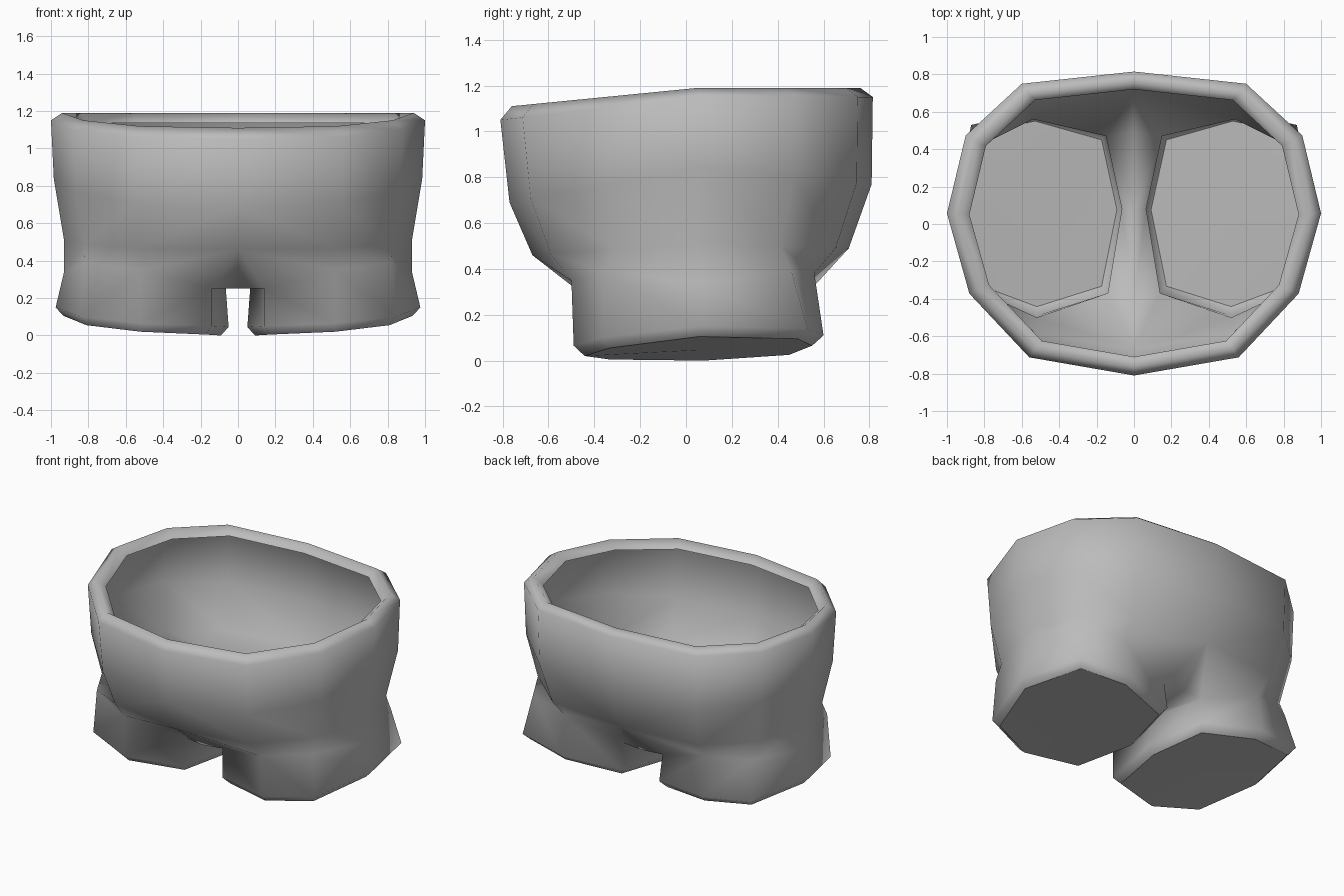
import bpy
import bmesh
from mathutils import Vector

cube = bpy.data.objects.get("Cube")
if cube:
    bpy.data.objects.remove(cube, do_unlink=True)


def flat_material(name, colour):
    mat = bpy.data.materials.new(name)
    mat.use_nodes = True
    mat.diffuse_color = colour
    bsdf = mat.node_tree.nodes["Principled BSDF"]
    bsdf.inputs["Base Color"].default_value = colour
    bsdf.inputs["Roughness"].default_value = 0.8
    return mat


# Half plan of the waist, from front centre round the side to back centre
PLAN = [(0, -1), (.56, -.88), (.88, -.46), (1, .07), (.9, .58), (.6, .92), (0, 1)]


def waist_ring(bm, width, front, back, z_front, z_side, z_back):
    ring = []
    for px, py in PLAN:
        if py < .07:
            t, z_end = (.07 - py) / 1.07, z_front
        else:
            t, z_end = (py - .07) / .93, z_back
        y = py * (front if py < 0 else back)
        ring.append(bm.verts.new((px * width, y, z_side + (z_end - z_side) * t)))
    return ring


def bridge(bm, upper, lower, closed=False):
    n = len(upper)
    for i in range(n if closed else n - 1):
        j = (i + 1) % n
        bm.faces.new((upper[i], lower[i], lower[j], upper[j]))


def add_ring(bm, points):
    return [bm.verts.new(p) for p in points]


bm = bmesh.new()

# Rolled waistband and torso: width, front, back, three heights
torso_rows = [
    (.88, .71, .72, 1.06, 1.14, 1.135),
    (.94, .76, .76, 1.11, 1.19, 1.19),
    (1.0, .81, .815, 1.05, 1.15, 1.15),
    (.985, .77, .81, .69, .84, .77),
    (.93, .67, .71, .46, .51, .49),
]
rings = [waist_ring(bm, *row) for row in torso_rows]
for upper, lower in zip(rings, rings[1:]):
    bridge(bm, upper, lower)
hip = rings[-1]

# Crotch strip
front_mid, centre_mid, back_mid = add_ring(
    bm, [(0, -.4, .25), (0, .08, .25), (0, .49, .25)])
thigh = add_ring(bm, [
    (.14, -.37, .25), (.52, -.5, .35), (.82, -.36, .39), (.93, .06, .34),
    (.84, .46, .39), (.54, .56, .38), (.15, .47, .25), (.065, .08, .25)])
bm.faces.new((front_mid, centre_mid, thigh[7], thigh[0]))
bm.faces.new((centre_mid, back_mid, thigh[6], thigh[7]))

# Hip to thigh
bridge(bm, hip[1:6], thigh[1:6])
bm.faces.new((hip[0], front_mid, thigh[0]))
bm.faces.new((hip[0], thigh[0], thigh[1], hip[1]))
bm.faces.new((hip[6], thigh[6], back_mid))
bm.faces.new((hip[6], hip[5], thigh[5], thigh[6]))

# Leg down to a flared hem, then a small bevel to the closed end
hem = add_ring(bm, [
    (.14, -.37, .05), (.52, -.49, .065), (.84, -.37, .1), (.975, .06, .15),
    (.87, .53, .14), (.53, .6, .11), (.14, .49, .07), (.05, .08, .045)])
centre = Vector((.51, .045, 0))
sole = []
for v in hem:
    p = centre + (v.co - centre) * .91
    sole.append(bm.verts.new((p.x, p.y, v.co.z - .045)))
bridge(bm, thigh, hem, closed=True)
bridge(bm, hem, sole, closed=True)

for face in bm.faces:
    face.smooth = True

# Flat end cap with a crisp border
hub = bm.verts.new(sum((v.co for v in sole), Vector()) / len(sole))
for a, b in zip(sole, sole[1:] + sole[:1]):
    bm.faces.new((hub, b, a)).smooth = True
    bm.edges.get((a, b)).smooth = False

bmesh.ops.recalc_face_normals(bm, faces=bm.faces)
outer = min(bm.faces, key=lambda f: f.calc_center_median().z)
if outer.normal.z > 0:
    bmesh.ops.reverse_faces(bm, faces=bm.faces)

mesh = bpy.data.meshes.new("shorts")
bm.to_mesh(mesh)
bm.free()
mesh.materials.append(flat_material("plain grey", (.5, .5, .5, 1)))
shorts = bpy.data.objects.new("shorts", mesh)
bpy.context.collection.objects.link(shorts)

# Other half
mirror = shorts.modifiers.new("mirror", 'MIRROR')
mirror.use_clip = True
mirror.merge_threshold = .001
